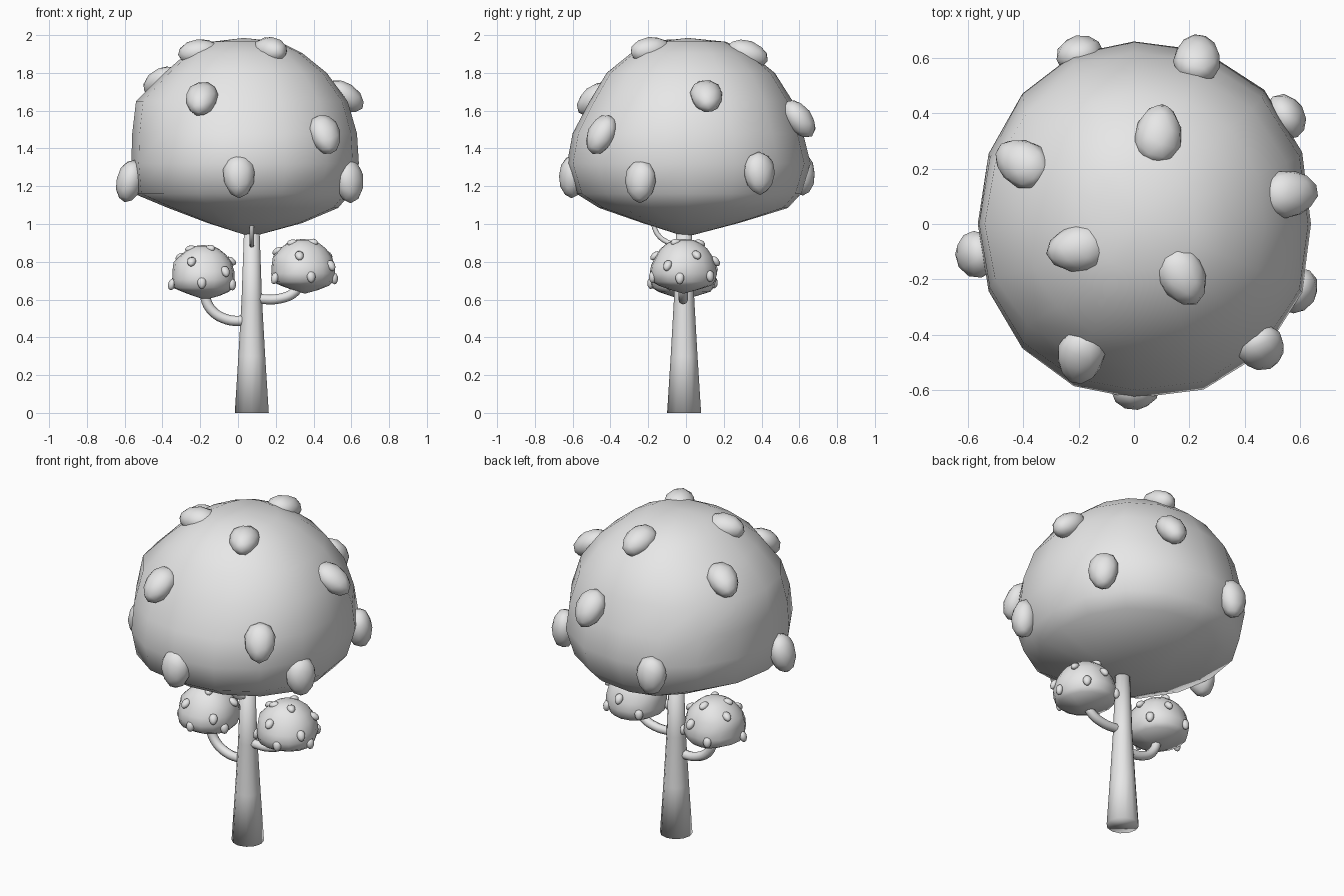
import bpy, bmesh, math
from mathutils import Vector, Matrix
from mathutils.bvhtree import BVHTree

cube = bpy.data.objects.get("Cube")
if cube:
    bpy.data.objects.remove(cube, do_unlink=True)

grey = bpy.data.materials.new("plain_grey")
grey.use_nodes = True
grey.diffuse_color = (0.8, 0.8, 0.8, 1)
grey.node_tree.nodes["Principled BSDF"].inputs["Base Color"].default_value = (0.8, 0.8, 0.8, 1)


def add_object(name, data, matrix=Matrix.Identity(4)):
    obj = bpy.data.objects.new(name, data)
    bpy.context.collection.objects.link(obj)
    obj.matrix_world = matrix
    return obj


def finish(bm, name):
    bmesh.ops.recalc_face_normals(bm, faces=bm.faces)
    mesh = bpy.data.meshes.new(name)
    for face in bm.faces:
        face.smooth = True
    bm.to_mesh(mesh)
    mesh.materials.append(grey)
    return mesh


def loft(bm, rings, bottom=None, top=None):
    """Skin a stack of point rings, closed by tip points or flat caps."""
    loops = [[bm.verts.new(p) for p in ring] for ring in rings]
    n = len(loops[0])
    for a, b in zip(loops, loops[1:]):
        for i in range(n):
            j = (i + 1) % n
            bm.faces.new((a[i], a[j], b[j], b[i]))
    for loop, tip in ((loops[0], bottom), (loops[-1], top)):
        if tip:
            v = bm.verts.new(tip)
            for i in range(n):
                bm.faces.new((loop[i], loop[(i + 1) % n], v))
        else:
            bm.faces.new(loop)


# Crown: lopsided rings given as height, -x, +x, -y, +y reach
CROWN = [
    (1.005, 0.16, 0.34, 0.23, 0.28),
    (1.085, 0.37, 0.53, 0.46, 0.54),
    (1.16, 0.55, 0.595, 0.58, 0.61),
    (1.32, 0.565, 0.64, 0.63, 0.66),
    (1.48, 0.56, 0.63, 0.60, 0.62),
    (1.65, 0.54, 0.58, 0.51, 0.565),
    (1.80, 0.39, 0.47, 0.42, 0.47),
    (1.905, 0.27, 0.34, 0.29, 0.34),
    (1.965, 0.14, 0.22, 0.17, 0.21),
]
SIDES = 16


def crown_ring(z, left, right, front, back):
    ring = []
    for i in range(SIDES):
        a = math.tau * i / SIDES
        c, s = math.cos(a), math.sin(a)
        bulge = 1 + (0.04 if c > 0 else 0.01) * abs(math.sin(2 * a))
        ring.append((c * bulge * (right if c > 0 else left),
                     s * bulge * (back if s > 0 else front), z))
    return ring


bm = bmesh.new()
loft(bm, [crown_ring(*row) for row in CROWN], (0.07, 0, 0.932), (0.03, 0.01, 1.985))
crown_mesh = finish(bm, "crown")
tree = BVHTree.FromBMesh(bm)
bm.free()

# Bumps: egg shapes seated on the crown; spot and how far each stands out
BUMPS = [
    (-0.2, 0.63, 1.26, 0.01), (0.23, 0.61, 1.56, 0.03), (0.6, 0.42, 1.25, 0.03),
    (0.57, 0.11, 1.68, 0.015), (0.61, -0.24, 1.22, 0.01), (0.09, 0.34, 1.92, -0.005),
    (0.18, -0.2, 1.945, -0.012), (-0.21, -0.09, 1.92, -0.018), (-0.42, 0.23, 1.77, 0.01),
    (-0.6, -0.115, 1.225, 0.035), (-0.19, -0.46, 1.65, 0.01),
    (0.45, -0.43, 1.47, 0.005), (0.01, -0.64, 1.24, -0.005),
]
bm = bmesh.new()
for *spot, lift in BUMPS:
    point, normal, _, _ = tree.find_nearest(Vector(spot))
    down = Vector((0, 0, -1))
    down = (down - normal * down.dot(normal)).normalized()
    # the long axis runs downhill and leans out from the surface
    axis = (down + normal * 0.35).normalized()
    side = axis.cross(normal).normalized()
    frame = Matrix((side, axis, side.cross(axis))).transposed()
    centre = point + normal * lift
    egg = bmesh.ops.create_icosphere(bm, subdivisions=2, radius=1)["verts"]
    for v in egg:
        x, y, z = v.co
        width = 0.086 * (1 - 0.15 * y)
        v.co = centre + frame @ Vector((x * width, y * 0.115, z * 0.07))
bump_mesh = finish(bm, "bumps")
bm.free()

# One large crown and two small copies
SMALL = 0.275


def small_crown(x, y, base, turn):
    return (Matrix.Translation((x, y, base)) @ Matrix.Rotation(math.radians(turn), 4, "Z")
            @ Matrix.Scale(SMALL, 4) @ Matrix.Translation((0, 0, -0.935)))


PLACES = {
    "main": Matrix.Identity(4),
    "right": small_crown(-0.193, -0.02, 0.6, 0),
    "left": small_crown(0.335, -0.02, 0.632, 18),
}
for name, matrix in PLACES.items():
    add_object(name + "_crown", crown_mesh, matrix)
    add_object(name + "_crown_bumps", bump_mesh, matrix)

# Trunk: tapered round column
bm = bmesh.new()
rings = []
for z, r in ((0, 0.09), (0.3, 0.071), (0.6, 0.054), (0.97, 0.041)):
    rings.append([(0.073 + r * math.cos(math.tau * i / 12),
                   -0.01 + r * math.sin(math.tau * i / 12), z) for i in range(12)])
loft(bm, rings)
add_object("trunk", finish(bm, "trunk"))
bm.free()


# Branches: bent round tubes
def branch(name, points, radius):
    curve = bpy.data.curves.new(name, "CURVE")
    curve.dimensions = "3D"
    curve.bevel_depth = radius
    curve.bevel_resolution = 2
    curve.resolution_u = 5
    curve.use_fill_caps = True
    spline = curve.splines.new("BEZIER")
    spline.bezier_points.add(len(points) - 1)
    for bez, p in zip(spline.bezier_points, points):
        bez.co = p
        bez.handle_left_type = bez.handle_right_type = "AUTO"
    curve.materials.append(grey)
    add_object(name, curve)


branch("right_branch", [(0.05, -0.015, 0.487), (-0.06, -0.015, 0.495),
                        (-0.145, -0.015, 0.55), (-0.185, -0.015, 0.65)], 0.027)
branch("left_branch", [(0.1, -0.015, 0.603), (0.22, -0.015, 0.605),
                       (0.3, -0.015, 0.64), (0.335, -0.015, 0.7)], 0.026)
branch("front_branch", [(0.073, -0.03, 0.885), (0.073, -0.09, 0.9),
                        (0.073, -0.15, 0.945), (0.073, -0.18, 1.03)], 0.013)
